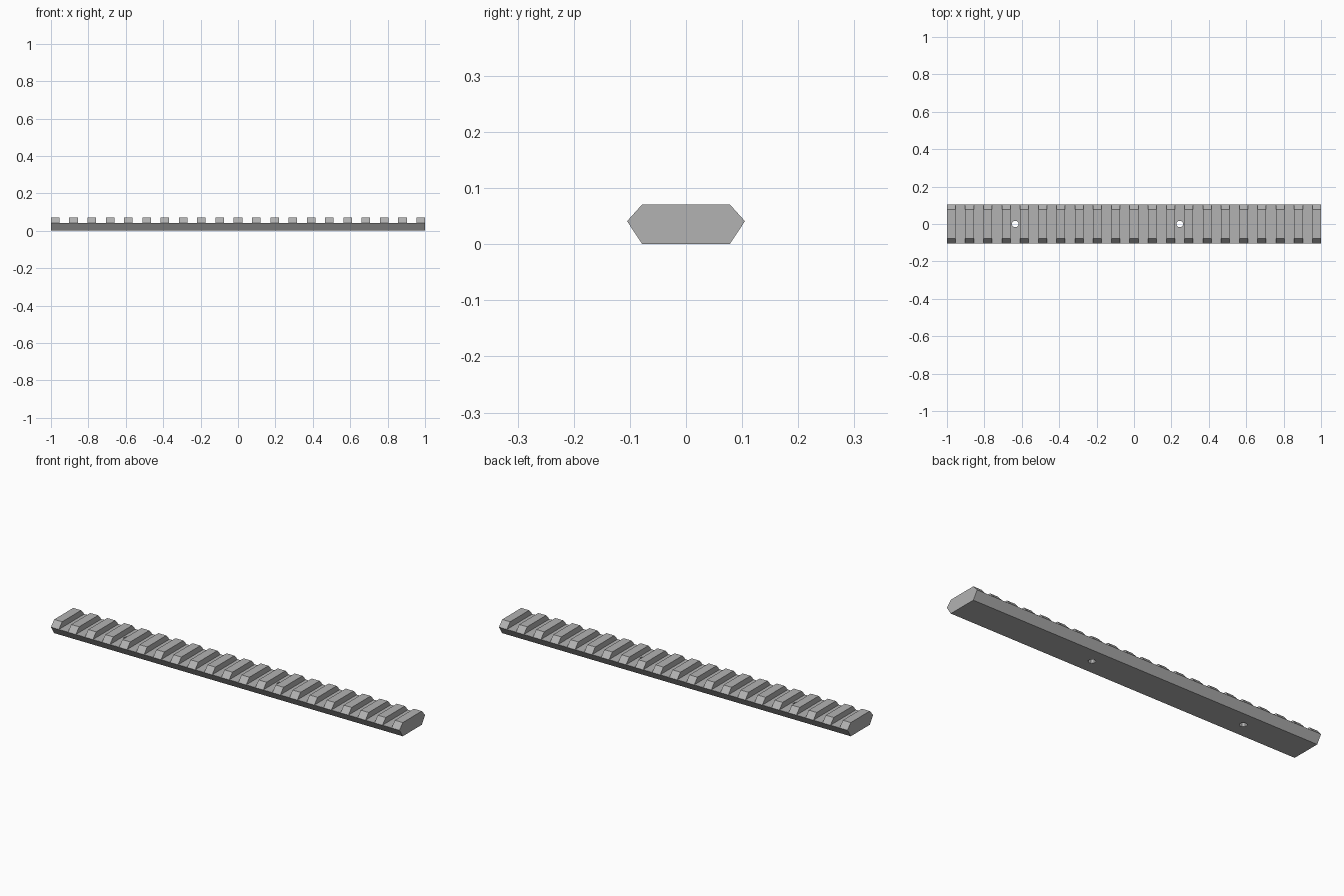
import bpy, bmesh, math
from mathutils import Matrix

old = bpy.data.objects.get("Cube")
if old:
    bpy.data.objects.remove(old, do_unlink=True)

TEETH = 21
TOOTH = 0.0455
PITCH = (2 - TOOTH) / (TEETH - 1)
SLOT = PITCH - TOOTH
TOP, FLOOR, WAIST = 0.071, 0.0415, 0.041

grey = bpy.data.materials.new("rail grey")
grey.use_nodes = True
colour = (0.45, 0.45, 0.45, 1)
grey.diffuse_color = colour
grey.node_tree.nodes["Principled BSDF"].inputs["Base Color"].default_value = colour


def make_object(name, bm):
    bmesh.ops.recalc_face_normals(bm, faces=bm.faces[:])
    mesh = bpy.data.meshes.new(name)
    bm.to_mesh(mesh)
    bm.free()
    mesh.materials.append(grey)
    obj = bpy.data.objects.new(name, mesh)
    bpy.context.collection.objects.link(obj)
    return obj


def slot_x(i):
    return -1 + TOOTH + SLOT / 2 + i * PITCH


# Rail: hexagonal profile extruded along x
half = [(0.078, 0), (0.105, WAIST), (0.078, TOP)]
profile = half + [(-y, z) for y, z in reversed(half)]
bm = bmesh.new()
face = bm.faces.new([bm.verts.new((-1, y, z)) for y, z in profile])
ends = bmesh.ops.extrude_face_region(bm, geom=[face])["geom"]
bmesh.ops.translate(bm, vec=(2, 0, 0),
                    verts=[v for v in ends if isinstance(v, bmesh.types.BMVert)])
rail = make_object("rail", bm)

# Cross slots between the teeth
bm = bmesh.new()
for i in range(TEETH - 1):
    place = Matrix.Translation((slot_x(i), 0, FLOOR + 0.05))
    bmesh.ops.create_cube(bm, size=1, matrix=place @ Matrix.Diagonal((SLOT, 0.3, 0.1, 1)))
slots = make_object("slot_cutter", bm)

# Two screw holes through the slot floors
bm = bmesh.new()
for i in (3, 12):
    place = Matrix.Translation((slot_x(i), 0, 0.02)) @ Matrix.Rotation(math.pi / 8, 4, "Z")
    bmesh.ops.create_cone(bm, cap_ends=True, segments=8, radius1=0.018, radius2=0.018,
                          depth=0.2, matrix=place)
holes = make_object("hole_cutter", bm)

# Cut the rail and drop the cutters
bpy.context.view_layer.objects.active = rail
for cutter in (slots, holes):
    cutter.hide_render = True
    mod = rail.modifiers.new(cutter.name, "BOOLEAN")
    mod.operation = "DIFFERENCE"
    mod.solver = "EXACT"
    mod.object = cutter
    bpy.ops.object.modifier_apply(modifier=mod.name)
    bpy.data.objects.remove(cutter, do_unlink=True)
